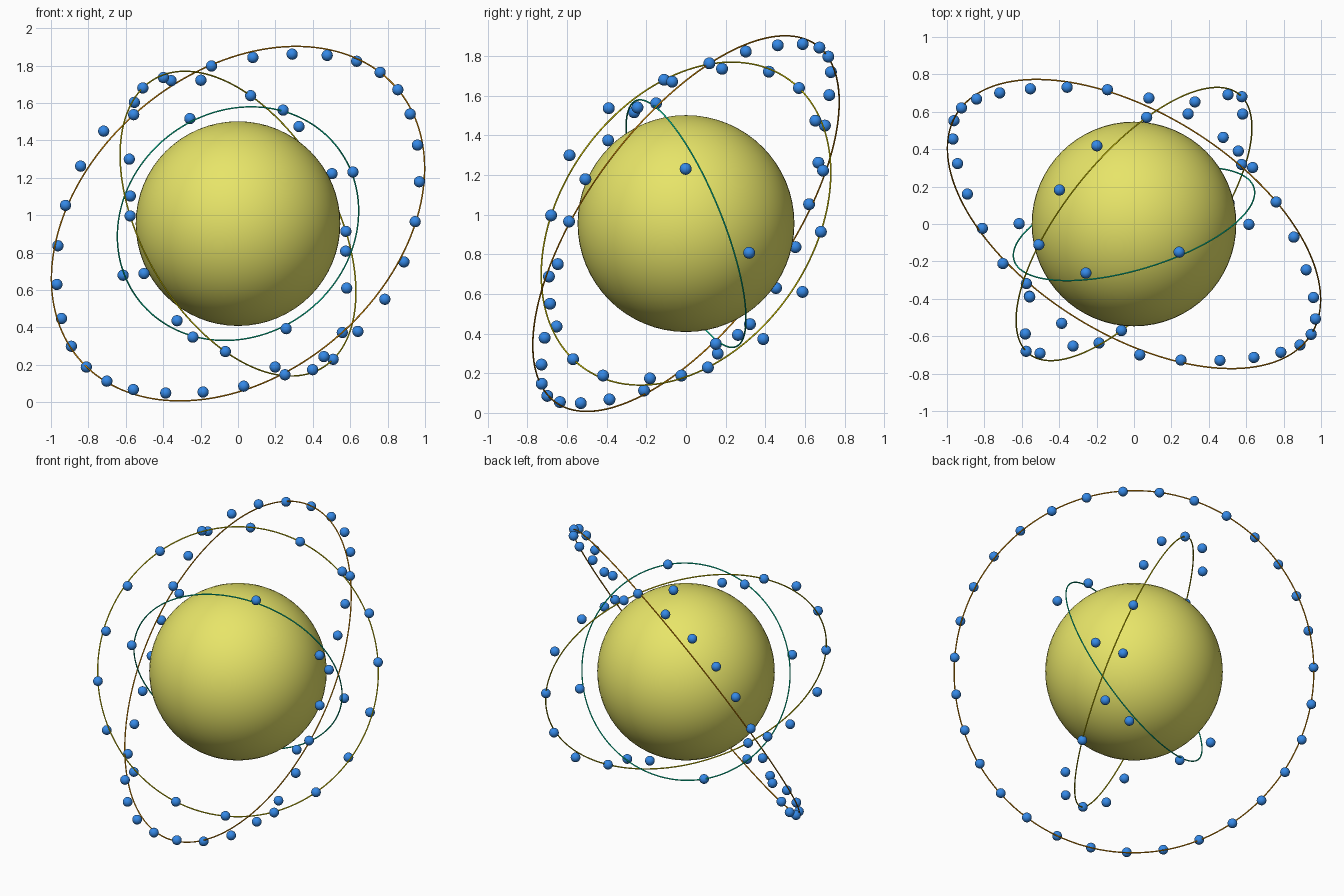
import bpy
from math import sin, cos, radians, tau
from mathutils import Vector

if "Cube" in bpy.data.objects:
    bpy.data.objects.remove(bpy.data.objects["Cube"], do_unlink=True)

CENTRE = Vector((0, 0, 0.955))
WAVE = 0.078      # height of the three-lobed wave the beads follow
BEAD = 0.03


def material(name, rgb):
    mat = bpy.data.materials.new(name)
    mat.use_nodes = True
    mat.diffuse_color = (*rgb, 1)
    mat.node_tree.nodes["Principled BSDF"].inputs["Base Color"].default_value = (*rgb, 1)
    return mat


def finish(name, mat):
    obj = bpy.context.object
    obj.name = name
    obj.data.materials.append(mat)
    bpy.ops.object.shade_smooth()
    return obj


yellow = material("soft yellow", (0.8, 0.78, 0.14))
blue = material("bright blue", (0.035, 0.25, 0.8))
teal = material("sea green", (0.0, 0.8, 0.45))
olive = material("golden yellow", (0.8, 0.7, 0.0))
orange = material("orange", (0.8, 0.3, 0.0))

# Central sphere
bpy.ops.mesh.primitive_uv_sphere_add(segments=64, ring_count=32, radius=0.547, location=CENTRE)
finish("core_sphere", yellow)


def orbit(name, mat, radius, normal, first, count, phase):
    """Thin ring plus evenly spaced beads waving three times across its plane."""
    n = Vector(normal).normalized()
    u = Vector(first)
    u = (u - n * u.dot(n)).normalized()
    v = n.cross(u)

    # Ring wire
    bpy.ops.mesh.primitive_torus_add(
        major_radius=radius, minor_radius=0.004, major_segments=160, minor_segments=8,
        location=CENTRE, rotation=n.to_track_quat('Z', 'Y').to_euler())
    finish(name + "_ring", mat)

    # Beads share one mesh
    bead_mesh = None
    for i in range(count):
        t = tau * i / count
        lift = WAVE * sin(3 * (t - radians(phase)))
        spot = CENTRE + radius * (u * cos(t) + v * sin(t)) + n * lift
        label = f"{name}_bead_{i + 1}"
        if bead_mesh is None:
            bpy.ops.mesh.primitive_uv_sphere_add(segments=24, ring_count=12, radius=BEAD, location=spot)
            bead_mesh = finish(label, blue).data
        else:
            bead = bpy.data.objects.new(label, bead_mesh)
            bead.location = spot
            bpy.context.collection.objects.link(bead)


orbit("inner", teal, 0.67, (0.27, -0.892, -0.362), (0.24, -0.15, 0.603), 8, 55)
orbit("middle", olive, 0.893, (-0.708, 0.575, -0.409), (-0.2, 0.42, 0.768), 18, 80)
orbit("outer", orange, 1.116, (0.448, 0.721, -0.528), (0.29, 0.59, 0.908), 31, 94.5)
